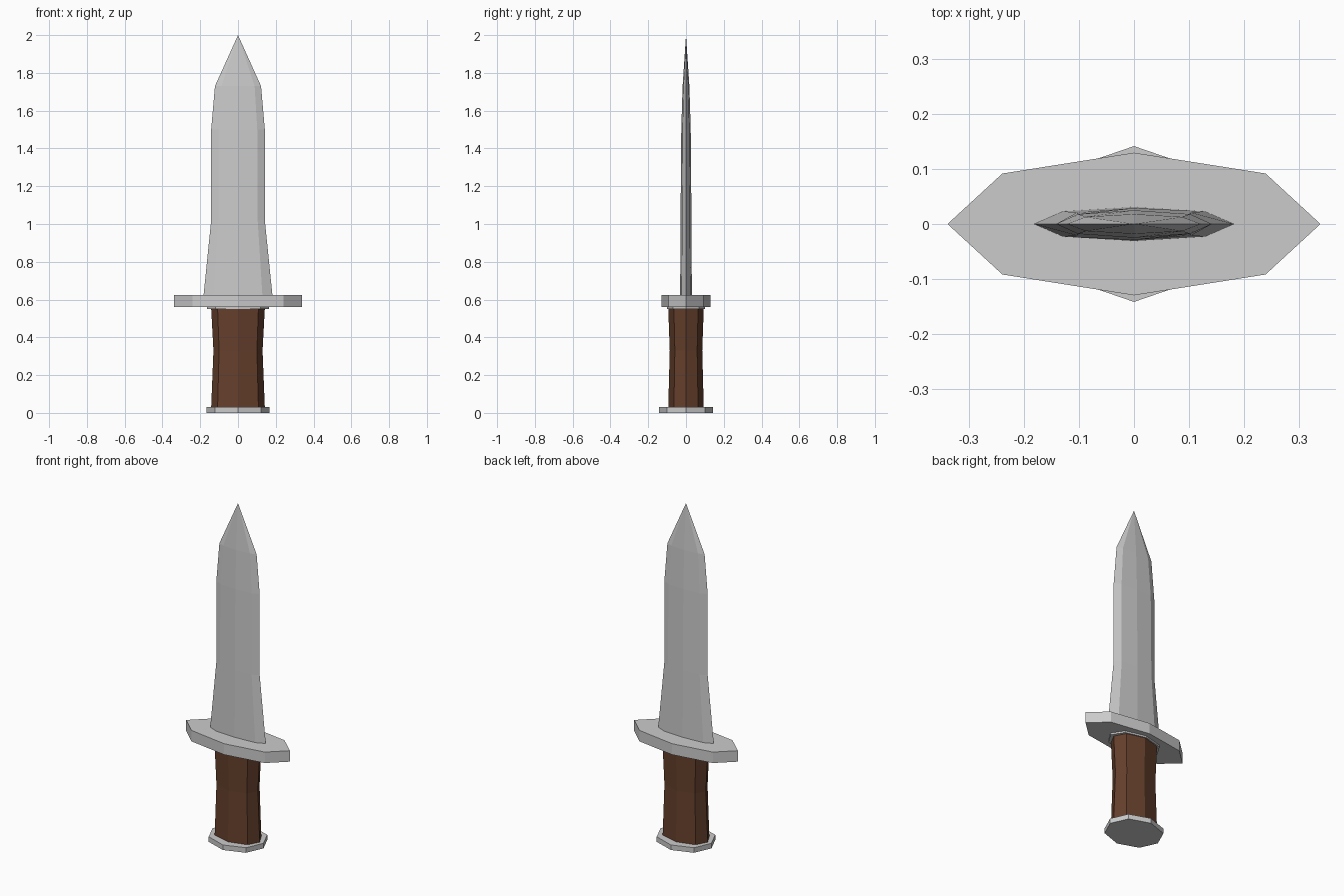
import bpy, bmesh

if "Cube" in bpy.data.objects:
    bpy.data.objects.remove(bpy.data.objects["Cube"])


def ring(z, a, b, dx, dy):
    """Eight-sided section: half width a, half depth b, diagonal corner (dx, dy)."""
    return [(a, 0, z), (dx, dy, z), (0, b, z), (-dx, dy, z),
            (-a, 0, z), (-dx, -dy, z), (0, -b, z), (dx, -dy, z)]


def loft(name, sections, tip=None, color=None):
    """Skin the sections bottom to top, ending in a cap or a point."""
    bm = bmesh.new()
    loops = [[bm.verts.new(p) for p in ring(*s)] for s in sections]
    bm.faces.new(loops[0][::-1])
    for lo, hi in zip(loops, loops[1:]):
        for i in range(8):
            j = (i + 1) % 8
            bm.faces.new((lo[i], lo[j], hi[j], hi[i]))
    if tip is None:
        bm.faces.new(loops[-1])
    else:
        apex = bm.verts.new((0, 0, tip))
        for i in range(8):
            bm.faces.new((loops[-1][i], loops[-1][(i + 1) % 8], apex))
    bmesh.ops.recalc_face_normals(bm, faces=bm.faces)
    mesh = bpy.data.meshes.new(name)
    bm.to_mesh(mesh)
    bm.free()
    obj = bpy.data.objects.new(name, mesh)
    bpy.context.collection.objects.link(obj)
    if color:
        mat = bpy.data.materials.new(name + "_material")
        mat.diffuse_color = color
        mat.use_nodes = True
        mat.node_tree.nodes["Principled BSDF"].inputs["Base Color"].default_value = mat.diffuse_color
        mesh.materials.append(mat)
    return obj


# Pommel plate
loft("pommel", [(0.0, 0.167, 0.142, 0.122, 0.1), (0.03, 0.167, 0.142, 0.122, 0.1)])

# Wooden grip with a slight waist
loft("grip", [(0.03, 0.142, 0.094, 0.108, 0.064),
              (0.33, 0.13, 0.086, 0.1, 0.059),
              (0.553, 0.142, 0.094, 0.108, 0.064)], color=(0.13, 0.05, 0.025, 1))

# Thin collar under the guard
loft("collar", [(0.55, 0.165, 0.1, 0.12, 0.07), (0.56, 0.165, 0.1, 0.12, 0.07)])

# Crossguard
loft("guard", [(0.56, 0.34, 0.13, 0.24, 0.092), (0.625, 0.34, 0.13, 0.24, 0.092)])

# Tapered blade
loft("blade", [(0.625, 0.182, 0.031, 0.129, 0.023),
               (1.02, 0.142, 0.029, 0.104, 0.021),
               (1.5, 0.142, 0.025, 0.102, 0.018),
               (1.73, 0.122, 0.018, 0.088, 0.013)], tip=2.0)
